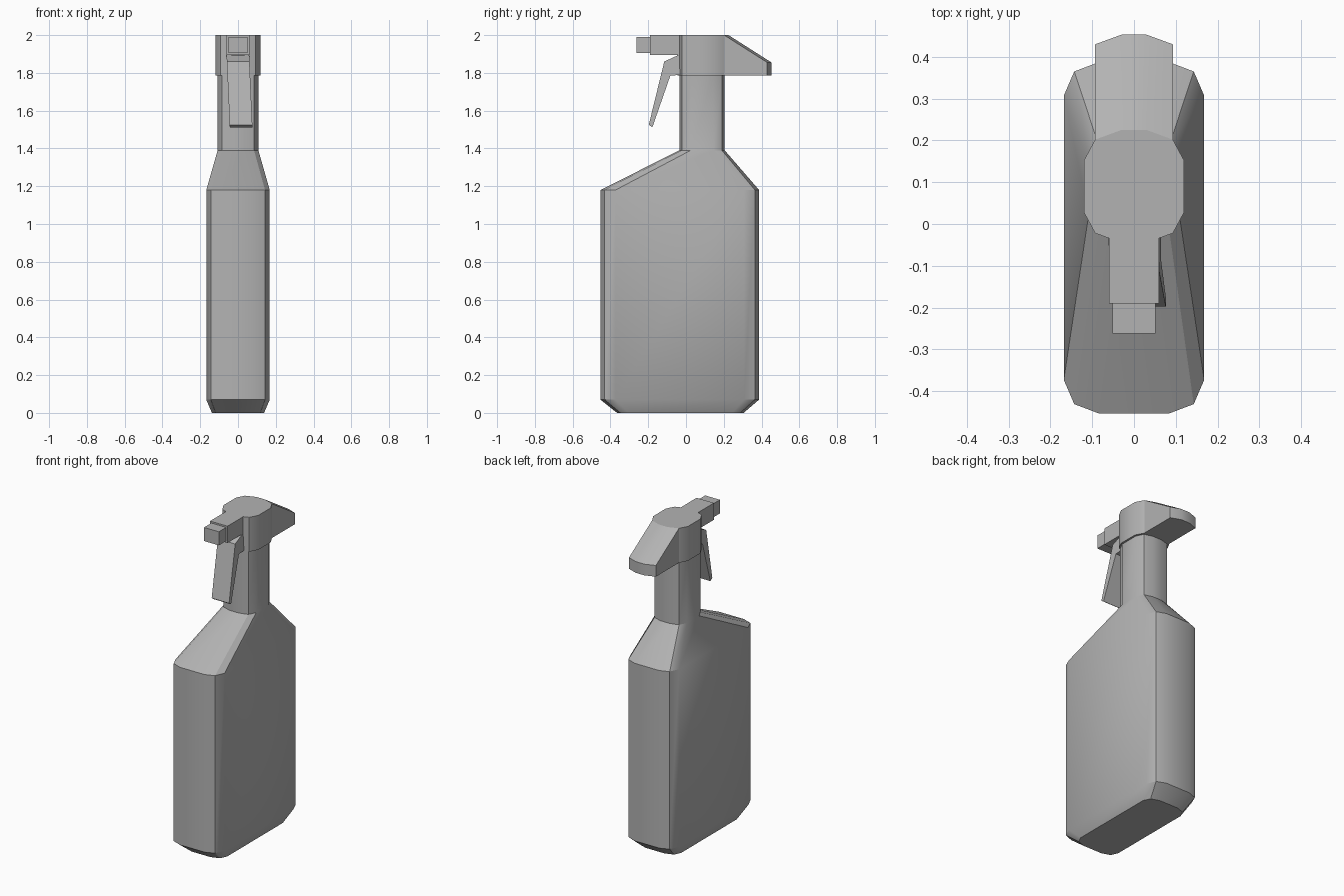
import bpy
import bmesh
from math import radians

cube = bpy.data.objects.get("Cube")
if cube:
    bpy.data.objects.remove(cube, do_unlink=True)

GREY = (0.45, 0.45, 0.45, 1.0)
plastic = bpy.data.materials.new("grey plastic")
plastic.use_nodes = True
plastic.diffuse_color = GREY
plastic.node_tree.nodes["Principled BSDF"].inputs["Base Color"].default_value = GREY


def finish(bm, name):
    """Turn a bmesh into a smooth object with sharp creases."""
    bmesh.ops.recalc_face_normals(bm, faces=bm.faces[:])
    mesh = bpy.data.meshes.new(name)
    bm.to_mesh(mesh)
    bm.free()
    mesh.materials.append(plastic)
    obj = bpy.data.objects.new(name, mesh)
    bpy.context.collection.objects.link(obj)
    bpy.ops.object.select_all(action='DESELECT')
    obj.select_set(True)
    bpy.context.view_layer.objects.active = obj
    bpy.ops.object.shade_smooth_by_angle(angle=radians(30))
    return obj


def ring(z, centre_y, quarter):
    """Twelve-sided outline mirrored from three points of one corner."""
    back = quarter + [(-x, y) for x, y in reversed(quarter)]
    outline = back + [(-x, -y) for x, y in back]
    return [(x, y + centre_y, z) for x, y in outline]


def loft(rings):
    """Join closed rings with quads and cap both ends."""
    bm = bmesh.new()
    rows = [[bm.verts.new(p) for p in r] for r in rings]
    count = len(rows[0])
    for a, b in zip(rows, rows[1:]):
        for i in range(count):
            j = (i + 1) % count
            bm.faces.new((a[i], a[j], b[j], b[i]))
    bm.faces.new(rows[0])
    bm.faces.new(rows[-1])
    return bm


def box(name, low, high):
    corners = [(low[0], low[1]), (high[0], low[1]), (high[0], high[1]), (low[0], high[1])]
    return finish(loft([[(x, y, z) for x, y in corners] for z in (low[2], high[2])]), name)


# Bottle: chamfered base, flat tank, sloping shoulder and neck
base = [(0.138, 0.275), (0.118, 0.317), (0.065, 0.335)]
tank = [(0.168, 0.34), (0.143, 0.398), (0.085, 0.42)]
neck = [(0.108, 0.06), (0.085, 0.105), (0.03, 0.12)]
finish(loft([
    ring(0, -0.03, base),
    ring(0.07, -0.033, tank),
    ring(1.18, -0.033, tank),
    ring(1.39, 0.085, neck),
    ring(1.79, 0.085, neck),
]), "bottle")

# Spray head: column with its rear faces drawn out into a sloping hood
HEAD_Y, HEAD_LOW, HEAD_TOP = 0.09, 1.785, 2.0
column = [(0.12, 0.062), (0.093, 0.112), (0.03, 0.135)]
bm = loft([ring(z, HEAD_Y, column) for z in (HEAD_LOW, HEAD_TOP)])
rear = [f for f in bm.faces
        if len(f.verts) == 4 and all(v.co.y > HEAD_Y + 0.1 for v in f.verts)]
drawn = bmesh.ops.extrude_face_region(bm, geom=rear)["geom"]
for v in (g for g in drawn if isinstance(g, bmesh.types.BMVert)):
    v.co.y += 0.228
    if v.co.z > 1.9:
        v.co.z = 1.855
finish(bm, "spray_head")

# Nozzle
box("nozzle_barrel", (-0.06, -0.19, 1.895), (0.06, 0.02, 2.0))
box("nozzle_tip", (-0.051, -0.262, 1.905), (0.051, -0.18, 1.99))

# Trigger: side profile given width, leaning slightly to one side
profile = [(-0.03, 1.9), (-0.05, 1.89), (-0.115, 1.86), (-0.197, 1.525),
           (-0.178, 1.512), (-0.083, 1.785), (-0.03, 1.79)]
finish(loft([[(side * 0.06 + 0.045 * (1.88 - z), y, z) for y, z in profile]
             for side in (-1, 1)]), "trigger")
